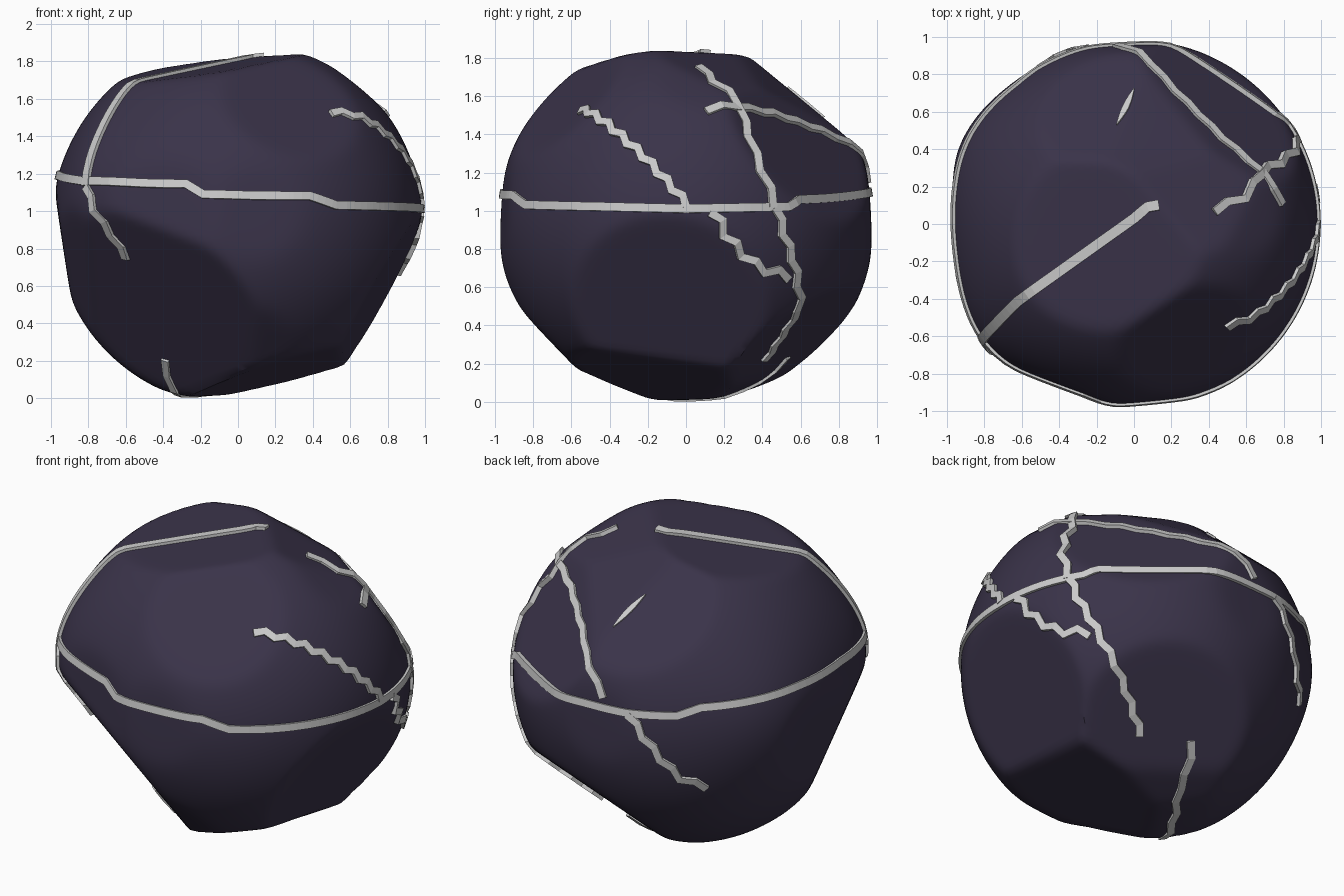
import bpy, bmesh, math
from mathutils import Vector

if "Cube" in bpy.data.objects:
    bpy.data.objects.remove(bpy.data.objects["Cube"])

C = Vector((0, 0, 0.94))
R = 0.985
# chipped facets: normal and distance from the centre
FACETS = [
    ((.87, -.10, -.48), .845), ((.26, -.15, -.95), .85), ((-.985, 0, -.15), .945),
    ((-.48, -.66, -.58), .79), ((.26, .61, -.75), .86), ((-.15, -.08, .98), .85),
    ((.50, .69, .53), .845), ((-.1, .66, .75), .885), ((.3, -.67, .68), .91),
    ((.6, .1, .78), .955), ((-.85, -.38, -.37), .92), ((-.1, .1, -.99), .94),
    ((.18, .58, .80), .86), ((.3, .3, .91), .88), ((.1, .35, -.93), .91),
    ((-.35, -.94, .05), .955), ((.1, -.99, .05), .96), ((-.05, 1, .05), .965),
    ((0, -.72, -.69), .945),
]
FACETS = [(Vector(n).normalized(), d) for n, d in FACETS]
# swollen corners: direction and extra radius
BUMPS = [(Vector(n).normalized(), h) for n, h in
         [((-.78, -.62, .22), .05), ((-.88, .45, .12), .04), ((-.6, -.42, .68), .015),
          ((.58, -.1, -.75), .02)]]


def surface(u, p=110):
    """Rock radius along unit direction u: soft minimum of bumpy ball and facets."""
    ball = R + sum(h * math.exp(-(u - n).length_squared / .12) for n, h in BUMPS)
    s = ball ** -p
    for n, d in FACETS:
        k = n.dot(u) / d
        if k > 0:
            s += k ** p
    return s ** (-1 / p)


def finish(name, bm, angle, mat=None):
    bmesh.ops.recalc_face_normals(bm, faces=bm.faces)
    me = bpy.data.meshes.new(name)
    bm.to_mesh(me)
    bm.free()
    ob = bpy.data.objects.new(name, me)
    bpy.context.collection.objects.link(ob)
    if mat:
        me.materials.append(mat)
    if angle:
        bpy.ops.object.select_all(action='DESELECT')
        bpy.context.view_layer.objects.active = ob
        ob.select_set(True)
        bpy.ops.object.shade_smooth_by_angle(angle=math.radians(angle))
    return ob


def vein(name, pts, steps=0, amp=.022, width=.045, closed=False, taper=False, lift=.018):
    """Square ridge following the rock; steps > 0 gives a staircase zigzag."""
    pts = [Vector(p) - C for p in pts]
    if closed:
        pts.append(pts[0])
    seg = [(b - a).length for a, b in zip(pts, pts[1:])]
    total = sum(seg)
    n = steps * 2 if steps else max(4, int(total / .045))
    marks = {i * total / n for i in range(n + 1)}
    if not steps:                       # keep the authored corners
        run = 0
        for l in seg:
            run += l
            marks = {m for m in marks if abs(m - run) > .02} | {run}
        marks |= {0}
    path = []
    for t in sorted(marks):
        i = 0
        while i < len(seg) - 1 and t > seg[i]:
            t -= seg[i]
            i += 1
        path.append(pts[i].lerp(pts[i + 1], min(1, t / seg[i])).normalized())
    if closed:
        path.pop()
    m = len(path)

    def side(ps, i):
        a = ps[(i - 1) % m] if closed else ps[max(i - 1, 0)]
        b = ps[(i + 1) % m] if closed else ps[min(i + 1, m - 1)]
        return (b - a).cross(ps[i]).normalized()

    if steps:
        path = [(u + side(path, i) * amp * (-1) ** i).normalized() for i, u in enumerate(path)]
    bm = bmesh.new()
    rings = []
    for i, u in enumerate(path):
        w = width / 2
        if taper:
            w *= .1 + .9 * math.sin(math.pi * i / (m - 1))
        s, r = side(path, i) * w, surface(u)
        rings.append([bm.verts.new(C + u * (r + h) + s * k)
                      for k, h in ((-1, -.04), (1, -.04), (1, lift), (-1, lift))])
    for a, b in zip(rings, rings[1:] + rings[:1] if closed else rings[1:]):
        for j in range(4):
            k = (j + 1) % 4
            bm.faces.new((a[j], a[k], b[k], b[j]))
    if not closed:
        bm.faces.new(rings[0])
        bm.faces.new(rings[-1])
    return finish(name, bm, 0)


# rock body
stone = bpy.data.materials.new("dark_stone")
stone.diffuse_color = (.042, .033, .067, 1)
stone.use_nodes = True
stone.node_tree.nodes["Principled BSDF"].inputs["Base Color"].default_value = stone.diffuse_color
bm = bmesh.new()
bmesh.ops.create_icosphere(bm, subdivisions=6, radius=1)
for v in bm.verts:
    u = v.co.normalized()
    v.co = C + u * surface(u)
finish("rock", bm, 30, stone)

# belt vein: azimuth in degrees and height
BELT = [(-170, 1.19), (-144, 1.15), (-107, 1.15), (-101, 1.09), (-67, 1.08), (-58, 1.03),
        (-25, 1.02), (0, 1.01), (33, 1.02), (38, 1.06), (62, 1.08), (88, 1.1),
        (105, 1.1), (122, 1.11), (130, 1.16), (165, 1.19)]
ring = []
for (a, z), (b, y) in zip(BELT, BELT[1:] + [(190, 1.19)]):
    n = max(1, round((b - a) / 7))
    for i in range(n):
        t = math.radians(a + (b - a) * i / n)
        ring.append((.97 * math.cos(t), .97 * math.sin(t), z + (y - z) * i / n))
vein("belt_vein", ring, closed=True, lift=.015)

# branching veins
vein("top_vein", [(.13, .1, 1.82), (.07, .09, 1.82), (0, .03, 1.81), (-.6, -.4, 1.6),
                  (-.72, -.52, 1.41), (-.77, -.58, 1.2), (-.78, -.6, 1.13)], width=.055)
vein("lower_left_vein", [(-.78, -.61, 1.13), (-.71, -.66, .96), (-.66, -.65, .84),
                         (-.63, -.64, .73)], steps=3, amp=.012)
vein("stair_vein", [(.47, -.52, 1.5), (.72, -.4, 1.44), (.87, -.2, 1.26), (.98, .01, 1.03)],
     steps=8, amp=.014)
vein("right_vein_upper", [(.45, .08, 1.8), (.58, .14, 1.67), (.68, .28, 1.55), (.78, .33, 1.38),
                          (.84, .38, 1.22), (.86, .46, 1.02)], steps=5, amp=.014)
vein("right_vein_lower", [(.86, .47, 1.02), (.83, .49, .9), (.74, .53, .74), (.58, .54, .53),
                          (.46, .5, .38), (.31, .44, .18)], steps=7, amp=.013)
vein("back_vein", [(.77, .1, 1.51), (.69, .28, 1.55), (.5, .5, 1.55), (.2, .75, 1.42),
                   (0, .88, 1.27), (-.1, .95, 1.16)], steps=7, amp=.008)
vein("right_loop_vein", [(.97, .14, 1.0), (.92, .22, .85), (.83, .35, .72), (.72, .5, .68)],
     steps=4, amp=.02)
vein("back_left_vein", [(-.26, .94, 1.1), (-.4, .85, .88), (-.5, .77, .73), (-.62, .68, .66)],
     steps=4, amp=.014)
vein("bottom_vein", [(.02, .54, .23), (-.03, .46, .13), (-.1, .28, .03), (-.28, 0, .02),
                     (-.35, -.15, .03), (-.4, -.27, .2)], steps=5, amp=.01, lift=.012)
vein("crown_sliver", [(-.1, .58, 1.71), (-.05, .69, 1.64), (0, .8, 1.55)], taper=True,
     width=.035, lift=.01)
